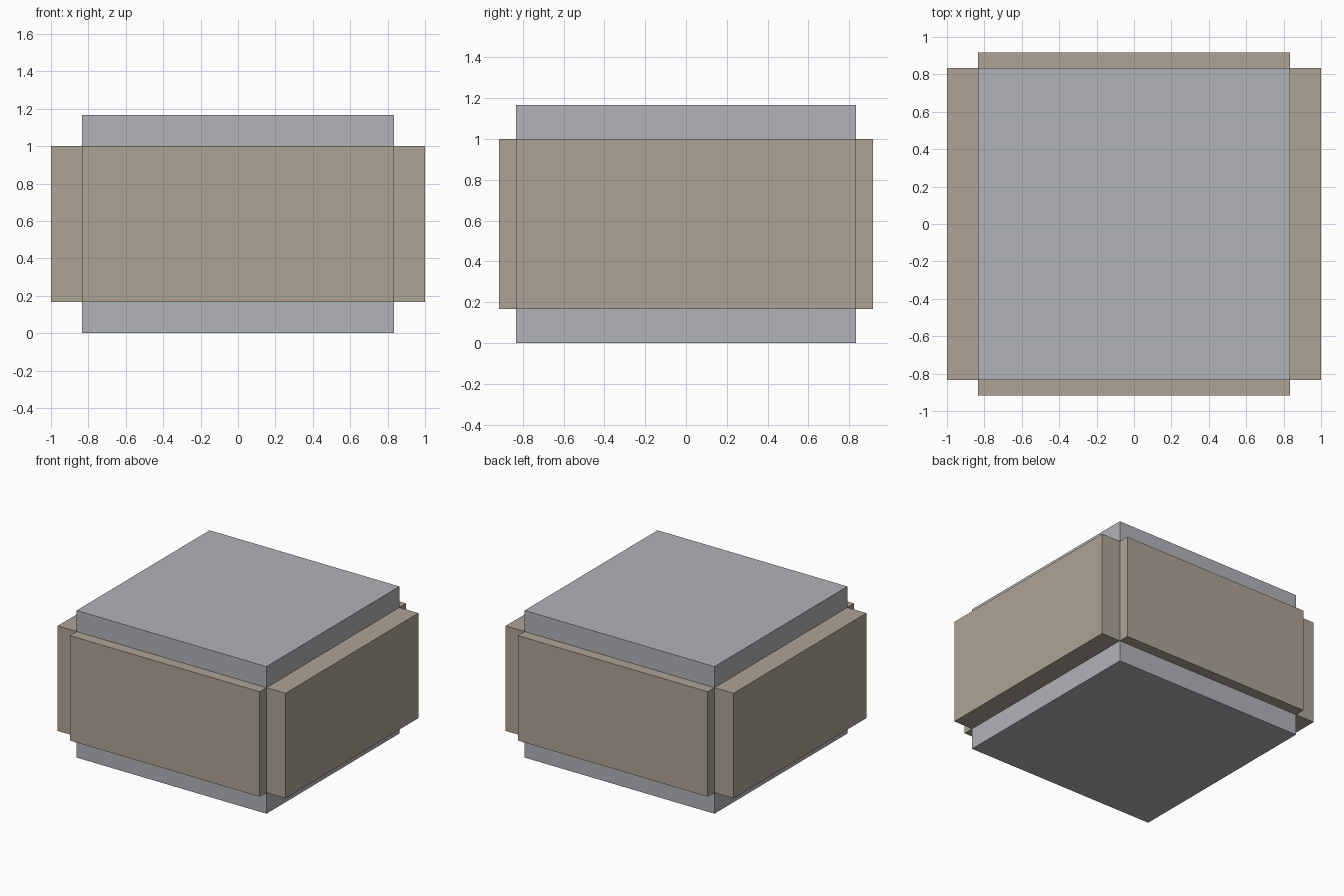
import bpy

if "Cube" in bpy.data.objects:
    bpy.data.objects.remove(bpy.data.objects["Cube"])

INNER = 0.833   # half width of the core block
LOW, HIGH = 0.167, 1.0   # height band of the side panels


def material(name, color):
    mat = bpy.data.materials.new(name)
    mat.diffuse_color = (*color, 1.0)
    mat.use_nodes = True
    mat.node_tree.nodes["Principled BSDF"].inputs["Base Color"].default_value = mat.diffuse_color
    return mat


def box(name, lo, hi, mat):
    """Axis-aligned box between two corners."""
    center = [(a + b) / 2 for a, b in zip(lo, hi)]
    bpy.ops.mesh.primitive_cube_add(size=1, location=center)
    obj = bpy.context.object
    obj.name = name
    obj.scale = [b - a for a, b in zip(lo, hi)]
    bpy.ops.object.transform_apply(location=False, rotation=False, scale=True)
    obj.data.materials.append(mat)
    return obj


gray = material("cool gray", (0.445, 0.451, 0.479))
tan = material("warm tan", (0.423, 0.371, 0.301))

# Core block, visible above and below the panels
box("core_block", (-INNER, -INNER, 0), (INNER, INNER, 1.167), gray)

# Thick panels on left and right, thinner panels on front and back
for side, x in (("left", -1), ("right", 1)):
    a, b = sorted((x * INNER, x * 1.0))
    box(side + "_panel", (a, -INNER, LOW), (b, INNER, HIGH), tan)
for side, y in (("front", -1), ("back", 1)):
    a, b = sorted((y * INNER, y * 0.917))
    box(side + "_panel", (-INNER, a, LOW), (INNER, b, HIGH), tan)
